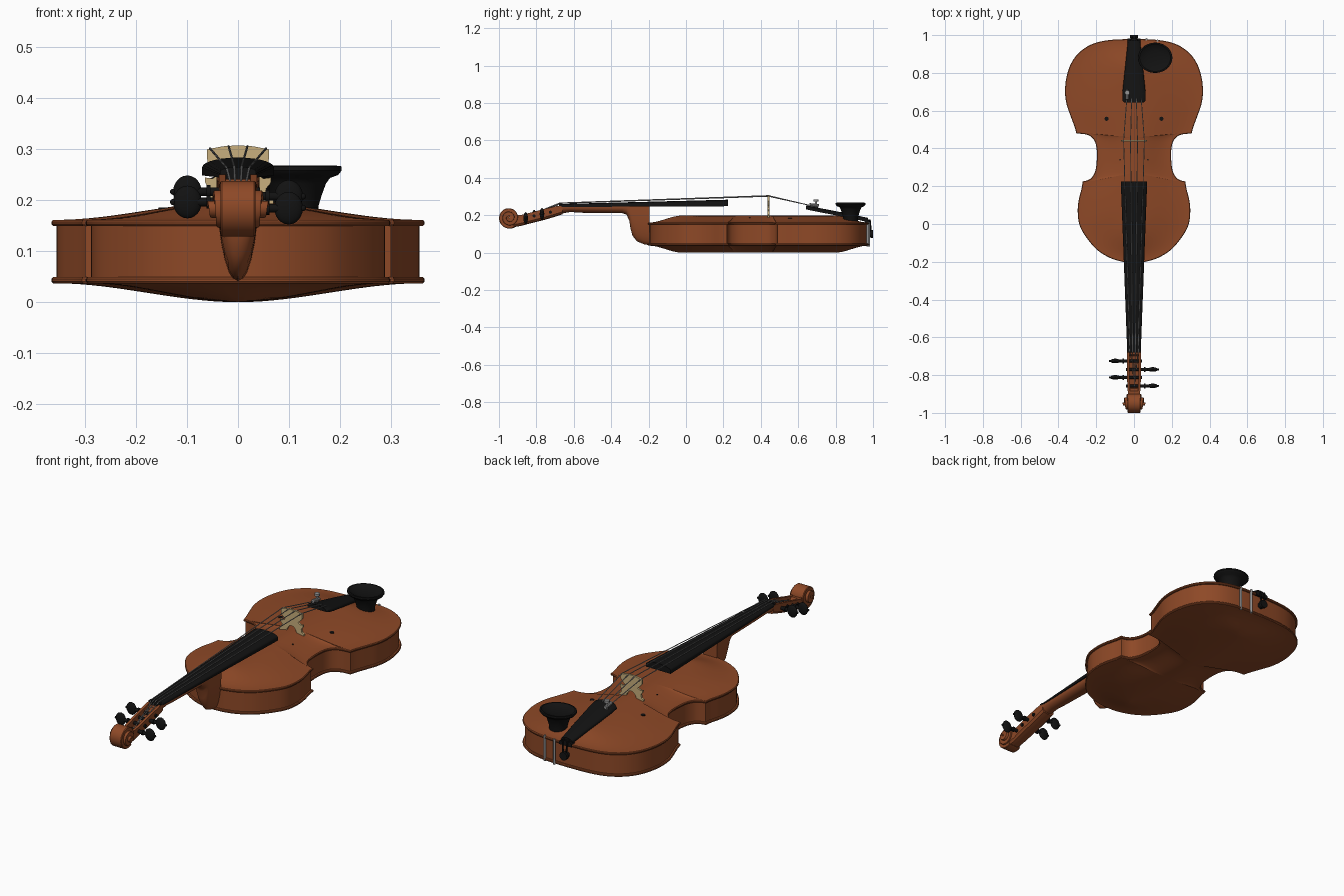
import bpy, bmesh, math
from mathutils import Vector

if "Cube" in bpy.data.objects:
    bpy.data.objects.remove(bpy.data.objects["Cube"])


def material(name, rgb):
    m = bpy.data.materials.new(name)
    m.diffuse_color = (*rgb, 1)
    m.use_nodes = True
    m.node_tree.nodes["Principled BSDF"].inputs["Base Color"].default_value = m.diffuse_color
    return m


WOOD = material("varnished wood", (0.27, 0.066, 0.02))
BLACK = material("ebony black", (0.006, 0.006, 0.006))
METAL = material("metal grey", (0.30, 0.30, 0.30))
MAPLE = material("pale maple", (0.58, 0.43, 0.205))


def finish(name, bm, mat, angle=35):
    bmesh.ops.remove_doubles(bm, verts=bm.verts, dist=1e-5)
    bmesh.ops.recalc_face_normals(bm, faces=bm.faces)
    me = bpy.data.meshes.new(name)
    bm.to_mesh(me)
    bm.free()
    ob = bpy.data.objects.new(name, me)
    bpy.context.collection.objects.link(ob)
    me.materials.append(mat)
    bpy.ops.object.select_all(action='DESELECT')
    ob.select_set(True)
    bpy.context.view_layer.objects.active = ob
    bpy.ops.object.shade_smooth_by_angle(angle=math.radians(angle))
    return ob


def loft(name, rings, mat, caps=True, angle=35):
    bm = bmesh.new()
    vs = [[bm.verts.new(p) for p in r] for r in rings]
    n = len(rings[0])
    for a, b in zip(vs, vs[1:]):
        for i in range(n):
            bm.faces.new((a[i], a[(i + 1) % n], b[(i + 1) % n], b[i]))
    if caps:
        bm.faces.new(vs[0])
        bm.faces.new(vs[-1])
    return finish(name, bm, mat, angle)


def tube(name, pts, r, mat, seg=10):
    bm = bmesh.new()
    for p, q in zip(pts, pts[1:]):
        p, q = Vector(p), Vector(q)
        d = q - p
        rot = d.to_track_quat('Z', 'Y').to_matrix().to_4x4()
        rot.translation = (p + q) / 2
        bmesh.ops.create_cone(bm, cap_ends=True, segments=seg, radius1=r, radius2=r,
                              depth=d.length, matrix=rot)
    return finish(name, bm, mat)


def lathe(name, prof, loc, mat, sx=1, sy=1, seg=40):
    rings = [[(loc[0] + r * sx * math.cos(2 * math.pi * i / seg),
               loc[1] + r * sy * math.sin(2 * math.pi * i / seg), loc[2] + z)
              for i in range(seg)] for r, z in prof]
    return loft(name, rings, mat)


def ball(name, loc, size, mat):
    prof = [(max(math.sin(math.pi * k / 12), 0.01), -size[2] * math.cos(math.pi * k / 12))
            for k in range(13)]
    return lathe(name, prof, loc, mat, size[0], size[1], 20)


def arch(y, w, zflat, zedge, ztip, n=14):
    # cross-section with one flat side and one curved side
    arc = [(w * math.cos(math.pi * k / n), y, zedge + (ztip - zedge) * math.sin(math.pi * k / n))
           for k in range(n + 1)]
    return arc + [(-w, y, zflat), (w, y, zflat)]


def smooth_path(pts, n=6):
    p = [Vector(a) for a in pts]
    p = [2 * p[0] - p[1]] + p + [2 * p[-1] - p[-2]]
    out = []
    for i in range(1, len(p) - 2):
        a, b, c, d = p[i - 1:i + 3]
        for k in range(n):
            t = k / n
            out.append(0.5 * (2 * b + (c - a) * t + (2 * a - 5 * b + 4 * c - d) * t * t
                              + (3 * b - a - 3 * c + d) * t ** 3))
    return out + [p[-2]]


# body outline: upper bout, waist, lower bout, then mirrored
upper = [(0, -.205), (.06, -.2), (.13, -.178), (.2, -.133), (.26, -.06), (.29, 0),
         (.298, .07), (.292, .13), (.277, .19), (.272, .225)]
waist = [(.272, .225), (.245, .232), (.222, .248), (.204, .285), (.197, .34), (.198, .4),
         (.21, .442), (.235, .467), (.265, .476), (.305, .479)]
lower = [(.305, .479), (.315, .515), (.337, .575), (.357, .635), (.365, .70), (.358, .775),
         (.333, .85), (.288, .91), (.22, .953), (.13, .974), (0, .98)]
half = smooth_path(upper) + smooth_path(waist)[1:] + smooth_path(lower)[1:]
outline = half + [Vector((-p.x, p.y)) for p in half[-2:0:-1]]


def inset(d):
    n = len(outline)
    out = []
    for i, p in enumerate(outline):
        t = (outline[(i + 1) % n] - outline[i - 1]).normalized()
        out.append(Vector((p.x - t.y * d, p.y + t.x * d)))
    return out


def plate(name, z0, z1, rise):
    rings = []
    for d, f in ((.02, 0), (.003, 0), (0, .3), (0, .7), (.003, 1), (.008, 1)):
        rings.append([(p.x, p.y, z0 + (z1 - z0) * f) for p in inset(d)])
    base = inset(.008)
    for k in range(1, 17):
        t = k / 16
        z = z1 + rise * t * t * (3 - 2 * t)
        rings.append([(p.x * (1 - t), p.y + (.39 + (p.y - .39) * .7 - p.y) * t, z) for p in base])
    return loft(name, rings, WOOD, caps=False)


top = plate("top_plate", .149, .161, .037)
plate("back_plate", .049, .037, -.037)
loft("ribs", [[(p.x, p.y, z) for p in inset(.010)] for z in (.044, .155)], WOOD, caps=False)

# small dark sound hole ends on the top plate
bpy.context.view_layer.update()
for s in (-1, 1):
    for x, y, r in ((.145, .557, .011), (.074, .34, .004)):
        hit = top.ray_cast((s * x, y, 1), (0, 0, -1))
        z = hit[1].z if hit[0] else .19
        tube("sound_hole", [(s * x, y, z - .004), (s * x, y, z + .002)], r, BLACK, 16)

# neck and heel
neck = [(-.67, .036, .208), (-.62, .036, .217), (-.55, .037, .213), (-.34, .042, .211),
        (-.318, .042, .203), (-.303, .042, .17), (-.297, .042, .13), (-.286, .042, .09),
        (-.262, .042, .06), (-.225, .042, .045), (-.195, .042, .04)]
loft("neck", [arch(y, w, .248, .242, zb) for y, w, zb in neck], WOOD, angle=50)

# fingerboard and nut
loft("fingerboard", [arch(-.672, .036, .244, .25, .26), arch(.225, .07, .248, .264, .283)], BLACK)
loft("nut", [arch(-.68, .035, .24, .256, .265), arch(-.668, .035, .24, .256, .265)], BLACK)

# open pegbox
rings = []
for y, w, zt, zb, zf in ((-.66, .036, .25, .205, .235), (-.69, .037, .25, .195, .232),
                         (-.70, .037, .247, .192, .205), (-.76, .037, .233, .174, .193),
                         (-.83, .036, .214, .157, .178), (-.87, .034, .204, .146, .170),
                         (-.885, .033, .20, .142, .198), (-.93, .032, .2, .135, .196)):
    wi = w - .013
    rings.append([(x, y, z) for x, z in (
        (w, zt), (w, zb + .014), (w * .75, zb + .003), (w * .35, zb), (-w * .35, zb),
        (-w * .75, zb + .003), (-w, zb + .014), (-w, zt), (-wi, zt), (-wi, zf), (wi, zf), (wi, zt))])
loft("pegbox", rings, WOOD)

# scroll: a spiral band that widens as it winds inward
rings = []
for k in range(131):
    t = k / 50
    a = math.radians(-60) - 2 * math.pi * t
    r = .06 * (1 - t / 2.9) ** .8
    w = .034 + .027 * max(0, (t - .5) / 2.1)
    ri = max(r - .03, .001)
    rings.append([(x, -.945 + q * math.cos(a), .187 + q * math.sin(a)) for x, q in
                  ((w, r * .95), (w - .003, r), (-w + .003, r), (-w, r * .95), (-w, ri), (w, ri))])
loft("scroll", rings, WOOD)

# tuning pegs
PEGS = [(-1, -.725, .216), (1, -.77, .207), (-1, -.812, .196), (1, -.857, .184)]
for s, y, z in PEGS:
    tube("peg_shaft", [(-s * .043, y, z), (s * .08, y, z)], .0085, BLACK, 16)
    tube("peg_collar", [(s * .054, y, z), (s * .062, y, z)], .013, BLACK, 16)
    ball("peg_head", (s * .099, y, z), (.028, .012, .032), BLACK)
    ball("peg_tip", (s * .127, y, z), (.006, .006, .006), BLACK)

# bridge with cut-in sides and arched feet
prof = [(0, .225), (.012, .222), (.025, .206), (.03, .19), (.068, .188), (.07, .198),
        (.058, .205), (.055, .222), (.064, .233), (.065, .244), (.05, .242), (.036, .25),
        (.05, .262), (.06, .275), (.061, .299), (.03, .305), (0, .307)]
prof += [(-x, z) for x, z in prof[-2:0:-1]]
loft("bridge", [[(x, y, z) for x, z in prof] for y in (.436, .446)], MAPLE, angle=20)

# strings
for i, (_, py, pz) in zip((0, 3, 1, 2), PEGS):
    u = (i - 1.5) / 1.5
    zb = .307 - .006 * abs(u)
    tube("string", [(u * .012, py, pz + .008), (u * .022, -.675, .267 - .004 * abs(u)),
                    (u * .055, .441, zb), (u * .038, .665, .252)], .0022, METAL, 8)

# tailpiece, saddle, tail loop and end button
loft("tailpiece", [arch(y, w, z - .014, z - .008, z + .008) for y, w, z in
                   ((.642, .05, .245), (.652, .062, .243), (.69, .062, .235),
                    (.85, .045, .204), (.972, .032, .178))], BLACK)
loft("saddle", [arch(y, .035, .148, .162, .174) for y in (.955, .982)], BLACK)
for s in (-1, 1):
    tube("tail_loop", [(s * .014, .955, .178), (s * .014, .985, .172), (s * .008, .989, .105)],
         .004, BLACK, 10)
tube("end_button", [(0, .96, .1), (0, .986, .1)], .016, BLACK, 20)
tube("end_button_head", [(0, .986, .1), (0, 1.0, .1)], .021, BLACK, 20)

# fine tuner on the tailpiece
tube("tuner_screw", [(-.036, .695, .235), (-.036, .695, .276)], .006, METAL, 12)
tube("tuner_knob", [(-.036, .695, .272), (-.036, .695, .284)], .013, METAL, 16)
tube("tuner_arm", [(-.036, .66, .256), (-.036, .71, .25)], .009, METAL, 10)

# chin rest cup on a stem, with two clamp bars over the ribs
lathe("chin_rest", [(.001, .252), (.04, .253), (.07, .26), (.082, .267), (.09, .266), (.091, .258),
                    (.084, .249), (.068, .243), (.060, .232), (.052, .21), (.046, .19), (.044, .162)],
      (.112, .88, 0), BLACK, 1, .88, 48)
for x, y in ((.065, .978), (.125, .970)):
    tube("clamp_bar", [(x, y, .034), (x, y, .165)], .006, METAL, 12)
